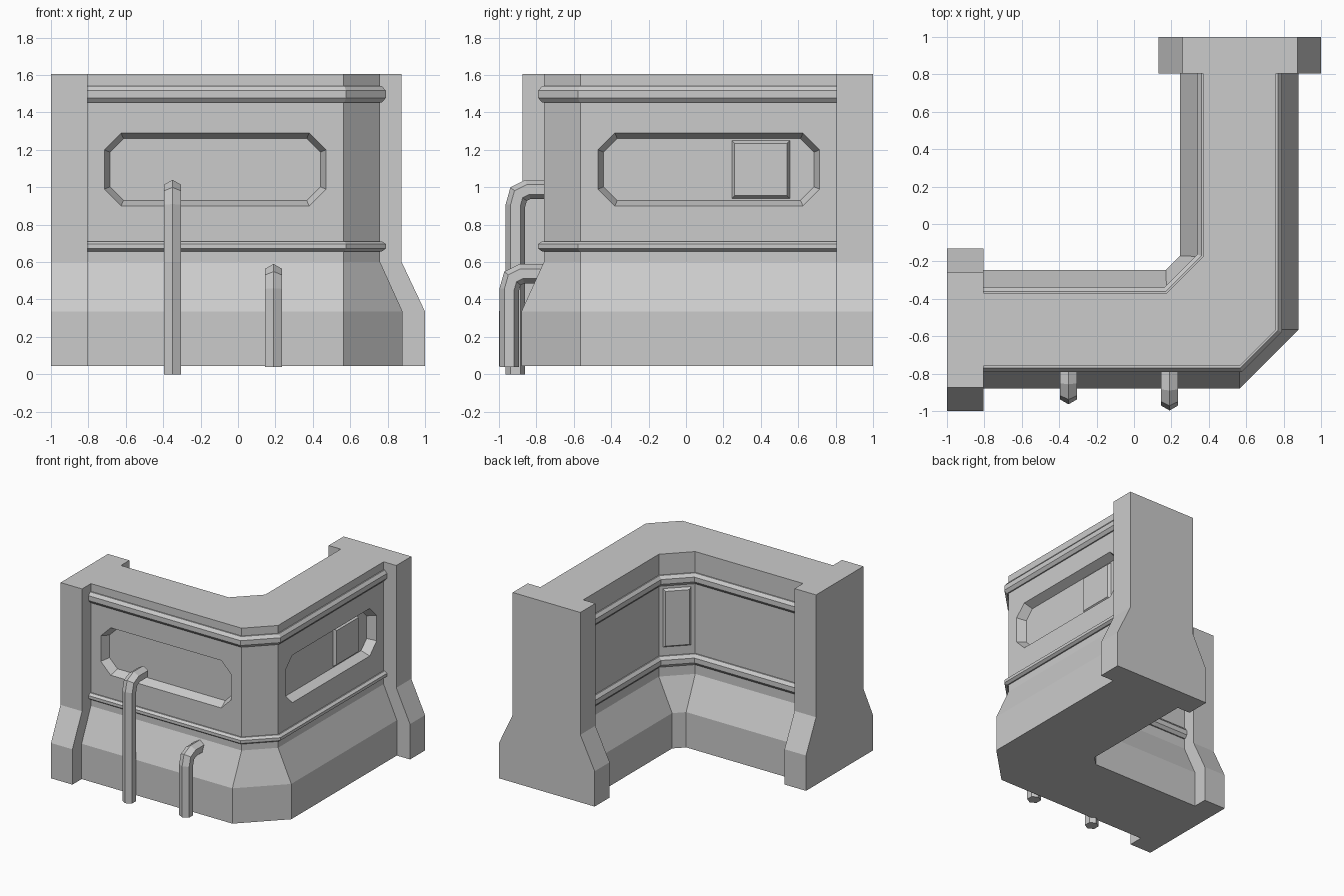
import bpy, bmesh, math
from mathutils import Vector

cube = bpy.data.objects.get("Cube")
if cube:
    bpy.data.objects.remove(cube, do_unlink=True)

grey = bpy.data.materials.new("light_grey")
grey.use_nodes = True
GREY = (0.6, 0.6, 0.6, 1)
grey.diffuse_color = GREY
grey.node_tree.nodes["Principled BSDF"].inputs["Base Color"].default_value = GREY


def loft(name, rings):
    """Skin a list of equal point rings and cap both ends."""
    bm = bmesh.new()
    loops = [[bm.verts.new(p) for p in ring] for ring in rings]
    for a, b in zip(loops, loops[1:]):
        for i in range(len(a)):
            j = (i + 1) % len(a)
            bm.faces.new((a[i], a[j], b[j], b[i]))
    bm.faces.new(loops[0])
    bm.faces.new(loops[-1])
    bmesh.ops.recalc_face_normals(bm, faces=bm.faces)
    mesh = bpy.data.meshes.new(name)
    bm.to_mesh(mesh)
    bm.free()
    mesh.materials.append(grey)
    obj = bpy.data.objects.new(name, mesh)
    bpy.context.collection.objects.link(obj)
    return obj


def sweep(name, path, profile, place):
    """Sweep a profile of (outward, across) points along a mitred 2D path."""
    pts = [Vector(p) for p in path]
    normals = []
    for a, b in zip(pts, pts[1:]):
        d = (b - a).normalized()
        normals.append(Vector((d.y, -d.x)))
    rings = []
    for i, p in enumerate(pts):
        n1, n2 = normals[max(i - 1, 0)], normals[min(i, len(normals) - 1)]
        miter = (n1 + n2) / (1 + n1.dot(n2))
        rings.append([place(p + miter * o, c) for o, c in profile])
    return loft(name, rings)


def flip(p):
    """Reflect a plan point across the corner diagonal."""
    return (-p[1], -p[0])


def mirrored(points):
    return points + [flip(p) for p in reversed(points)]


def frame(origin, along, out):
    """Map wall coordinates (along, height, outward) to space."""
    o, a, n = Vector(origin), Vector(along).normalized(), Vector(out).normalized()
    return lambda u, z, d: (*(o + a * u + n * d), z)


def octagon(u0, u1, z0, z1, c, inset):
    u0, u1, z0, z1 = u0 + inset, u1 - inset, z0 + inset, z1 - inset
    c -= inset * 0.586
    return [(u0 + c, z0), (u1 - c, z0), (u1, z0 + c), (u1, z1 - c),
            (u1 - c, z1), (u0 + c, z1), (u0, z1 - c), (u0, z0 + c)]


def plate(name, to, u0, u1, z0, z1, floor, height):
    """Raised rectangular cover with sloping sides."""
    rings = []
    for inset, d in ((0, floor - 0.01), (0, floor), (0.015, floor + height)):
        a, b, c, e = u0 + inset, u1 - inset, z0 + inset, z1 - inset
        rings.append([to(u, z, d) for u, z in ((a, c), (b, c), (b, e), (a, e))])
    return loft(name, rings)


BOTTOM, KERB, SHOULDER, TOP = 0.045, 0.335, 0.6, 1.605

# Corner wall with a sloping base on both sides
outer_top = mirrored([(-0.81, -0.76), (0.565, -0.76)])
inner_top = mirrored([(-0.81, -0.37), (0.175, -0.37)])[::-1]
outer_base = mirrored([(-0.81, -0.88), (0.565, -0.88)])
inner_base = mirrored([(-0.81, -0.245), (0.17, -0.245)])[::-1]
base, upper = outer_base + inner_base, outer_top + inner_top
wall = loft("corner_wall", [[(x, y, z) for x, y in plan] for plan, z in
            ((base, BOTTOM), (base, KERB), (upper, SHOULDER), (upper, TOP))])

# Recessed octagonal panels in both outer faces
front = frame((0, -0.76), (1, 0), (0, -1))
side = frame((0.76, 0), (0, -1), (1, 0))
for label, to in (("front", front), ("side", side)):
    rings = [[to(u, z, d) for u, z in octagon(-0.715, 0.47, 0.9, 1.29, 0.09, inset)]
             for inset, d in ((-0.0043, 0.01), (0.03, -0.07))]
    cutter = loft(label + "_panel_cutter", rings)
    cutter.hide_render = True
    mod = wall.modifiers.new(label + "_recess", "BOOLEAN")
    mod.operation, mod.solver, mod.object = "DIFFERENCE", "EXACT", cutter
    bpy.context.view_layer.objects.active = wall
    bpy.ops.object.modifier_apply(modifier=mod.name)
    bpy.data.objects.remove(cutter, do_unlink=True)

# Raised covers: one in the side recess, one on the inner corner
plate("side_panel_cover", side, -0.555, -0.245, 0.94, 1.25, -0.07, 0.025)
inner_corner = frame((0.2725, -0.2725), (1, 1), (-1, 1))
plate("inner_corner_cover", inner_corner, -0.105, 0.105, 0.84, 1.32, 0, 0.02)

# End posts
post = [(-1, BOTTOM), (-1, KERB), (-0.875, SHOULDER), (-0.875, TOP),
        (-0.26, TOP), (-0.26, SHOULDER), (-0.13, KERB), (-0.13, BOTTOM)]
ends = (-1, -0.805)
loft("front_end_post", [[(x, y, z) for y, z in post] for x in ends])
loft("back_end_post", [[(*flip((x, y)), z) for y, z in post] for x in ends])


# Horizontal rails following the wall
def rail(name, path, z, half):
    h = half
    profile = [(-0.02, -h), (0.01, -h), (0.03, -h * 0.45),
               (0.03, h * 0.45), (0.01, h), (-0.02, h)]
    sweep(name, path, profile, lambda p, c: (p.x, p.y, z + c))


rail("outer_upper_rail", outer_top, 1.497, 0.044)
rail("outer_lower_rail", outer_top, 0.684, 0.027)
rail("inner_upper_rail", inner_top, 1.39, 0.044)
rail("inner_lower_rail", inner_top, 0.725, 0.044)

# Hexagonal pipes that rise from the ground and bend into the front
hexagon = [(0.052 * math.cos(math.radians(a)), 0.052 * math.sin(math.radians(a)))
           for a in range(0, 360, 60)]


def pipe(name, x, y, bottom, top):
    path = [(y, bottom), (y, top - 0.085), (y + 0.017, top - 0.025),
            (y + 0.067, top), (-0.73, top)]
    sweep(name, path, hexagon, lambda p, c: (x + c, p.x, p.y))


pipe("tall_pipe", -0.35, -0.912, 0, 0.988)
pipe("short_pipe", 0.19, -0.945, 0.04, 0.538)
